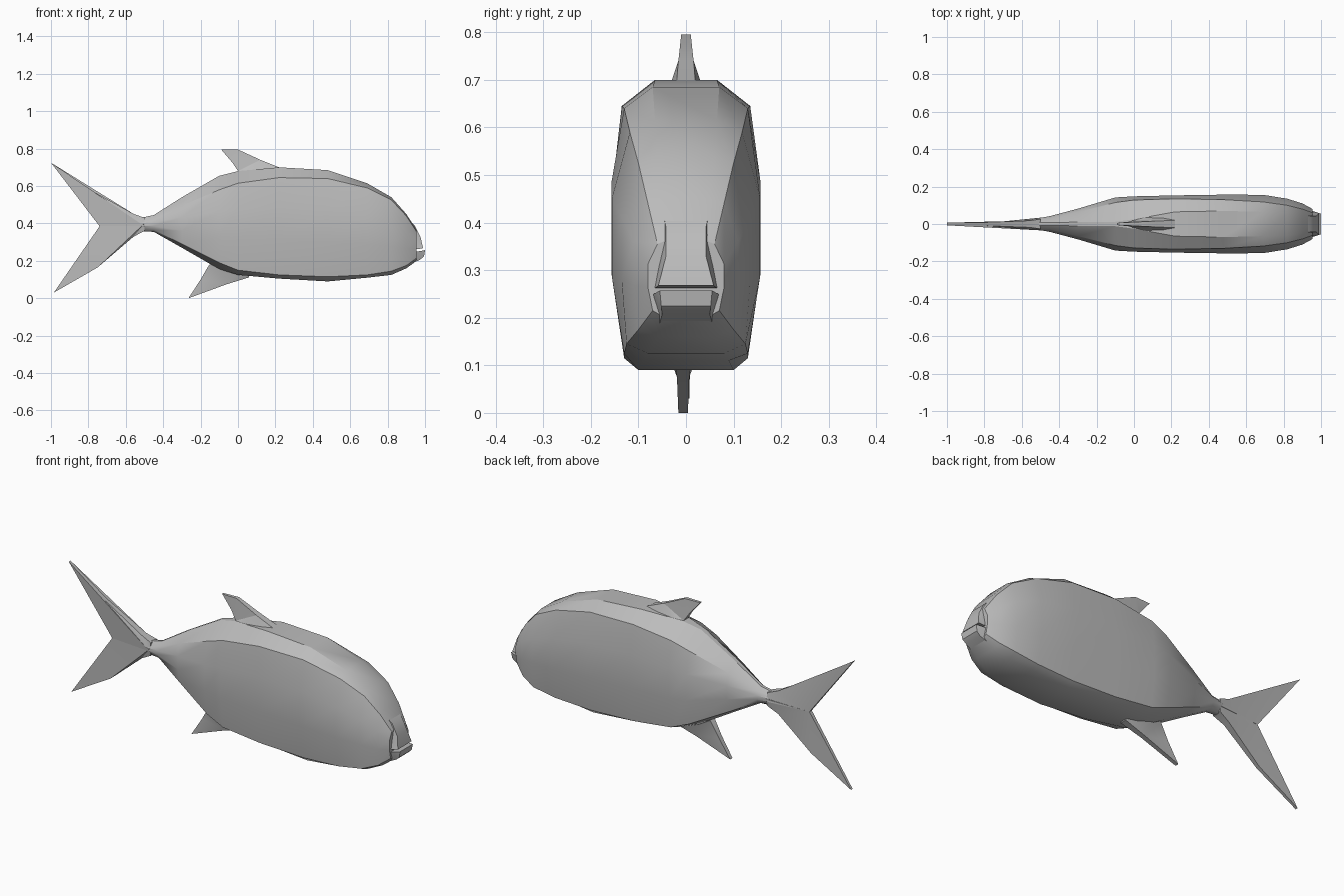
import bpy, bmesh, math

cube = bpy.data.objects.get("Cube")
if cube:
    bpy.data.objects.remove(cube, do_unlink=True)

grey = bpy.data.materials.new("plain grey")
grey.use_nodes = True
colour = (0.5, 0.5, 0.5, 1)
grey.diffuse_color = colour
grey.node_tree.nodes["Principled BSDF"].inputs["Base Color"].default_value = colour


def finish(bm, name, angle):
    """Turn the bmesh into a shaded object with consistent normals."""
    bmesh.ops.triangulate(bm, faces=[f for f in bm.faces if len(f.verts) > 4])
    bmesh.ops.recalc_face_normals(bm, faces=bm.faces)
    mesh = bpy.data.meshes.new(name)
    bm.to_mesh(mesh)
    bm.free()
    mesh.materials.append(grey)
    obj = bpy.data.objects.new(name, mesh)
    bpy.context.collection.objects.link(obj)
    bpy.ops.object.select_all(action="DESELECT")
    obj.select_set(True)
    bpy.context.view_layer.objects.active = obj
    bpy.ops.object.shade_smooth_by_angle(angle=math.radians(angle))
    return obj


def loft(name, rings, angle=30):
    """Skin a series of matching rings and cap both ends."""
    bm = bmesh.new()
    loops = [[bm.verts.new(p) for p in ring] for ring in rings]
    count = len(loops[0])
    for a, b in zip(loops, loops[1:]):
        for i in range(count):
            j = (i + 1) % count
            bm.faces.new((a[i], a[j], b[j], b[i]))
    bm.faces.new(loops[0])
    bm.faces.new(loops[-1])
    return finish(bm, name, angle)


def plate(name, outline, offset=0.0, angle=30):
    """Upright plate from x, z, half thickness points."""
    return loft(name, [[(x, offset + side * t, z) for x, z, t in outline]
                       for side in (-1, 1)], angle)


def section(x, top, top_w, high, high_w, wide, low, low_w, bottom, bottom_w):
    """Mirrored body cross-section with flat sides and bevelled back and belly."""
    half = [(top_w, top), (high_w, high), (wide, high + (low - high) * 0.3),
            (wide, high + (low - high) * 0.65), (low_w, low), (bottom_w, bottom)]
    ring = half + [(-y, z) for y, z in reversed(half)]
    return [(x, y, z) for y, z in ring]


# Body, from tail root to snout
loft("body", [section(*s) for s in (
    (-.52, .43, .008, .415, .02, .03, .37, .02, .358, .01),
    (-.45, .445, .008, .425, .028, .042, .365, .03, .355, .01),
    (-.3, .54, .01, .495, .065, .082, .29, .07, .27, .015),
    (-.1, .655, .012, .58, .115, .142, .19, .12, .155, .03),
    (0, .68, .025, .615, .128, .148, .15, .13, .125, .06),
    (.22, .7, .065, .645, .135, .153, .125, .13, .105, .09),
    (.48, .685, .07, .64, .13, .157, .115, .13, .09, .1),
    (.69, .615, .065, .59, .118, .156, .125, .13, .11, .09),
    (.82, .54, .06, .525, .1, .135, .145, .125, .125, .08),
    (.9, .45, .05, .44, .08, .11, .175, .1, .16, .06),
    (.955, .365, .035, .355, .06, .08, .215, .07, .2, .045))])

# Lips with a narrow gap between them
plate("upper_lip", [(.9, .43, .05), (.945, .39, .042), (.975, .33, .042),
                    (.99, .268, .058), (.96, .262, .065), (.9, .27, .07)])
plate("lower_lip", [(.9, .25, .075), (.96, .25, .068), (1, .257, .055),
                    (.995, .225, .052), (.975, .207, .05), (.9, .172, .06)])

# Forked tail fin
plate("tail_upper_lobe", [(-.5, .43, .026), (-.56, .452, .018), (-.79, .58, .009),
                          (-1, .725, .007), (-.74, .385, .01), (-.5, .385, .034)])
plate("tail_lower_lobe", [(-.5, .36, .026), (-.56, .328, .018), (-.75, .165, .01),
                          (-.985, .03, .007), (-.74, .385, .01), (-.5, .4, .034)])

# Back fin, flaring into the body
plate("back_fin", [(.24, .692, .02), (.12, .74, .016), (0, .795, .01), (-.09, .795, .006),
                   (-.03, .725, .012), (0, .68, .02), (0, .64, .05), (.2, .64, .05)])

# Belly fin
plate("belly_fin", [(.06, .112, .018), (-.06, .075, .013), (-.265, 0, .01),
                    (-.2, .1, .013), (-.155, .178, .018), (-.1, .22, .05),
                    (.04, .18, .05)], offset=-.006)
